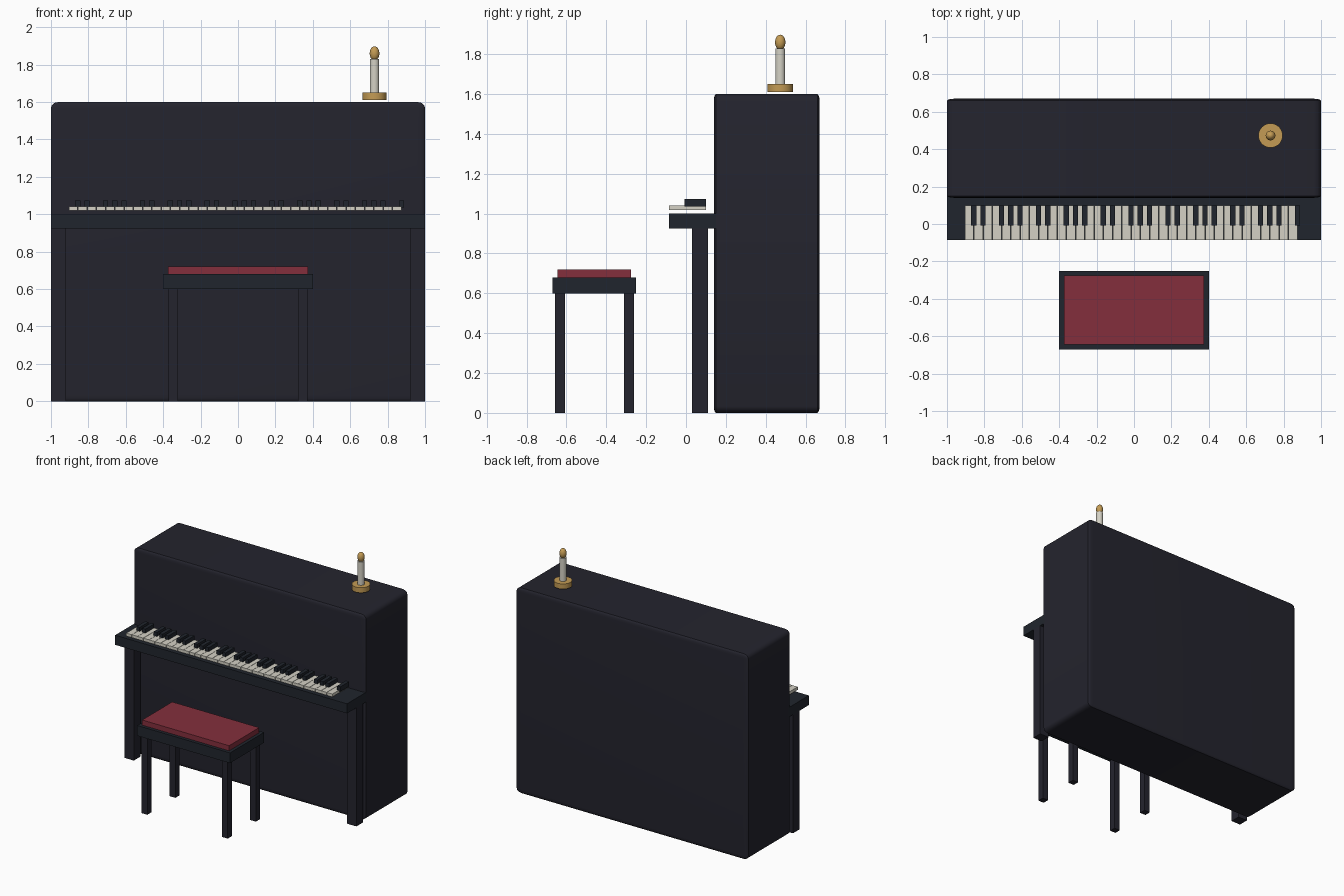
import bpy
import bmesh
import math
from mathutils import Matrix

if "Cube" in bpy.data.objects:
    bpy.data.objects.remove(bpy.data.objects["Cube"])


def material(name, rgb):
    m = bpy.data.materials.new(name)
    m.diffuse_color = (*rgb, 1.0)
    m.use_nodes = True
    m.node_tree.nodes["Principled BSDF"].inputs["Base Color"].default_value = m.diffuse_color
    return m


EBONY = material("ebony lacquer", (0.0175, 0.0175, 0.027))
TRIM = material("dark trim", (0.0145, 0.0185, 0.026))
IVORY = material("ivory", (0.66, 0.64, 0.56))
VELVET = material("red velvet", (0.23, 0.028, 0.046))
BRASS = material("brass", (0.55, 0.33, 0.09))


def finish(name, bm, mat):
    mesh = bpy.data.meshes.new(name)
    bmesh.ops.recalc_face_normals(bm, faces=bm.faces)
    bm.to_mesh(mesh)
    bm.free()
    mesh.materials.append(mat)
    ob = bpy.data.objects.new(name, mesh)
    bpy.context.collection.objects.link(ob)
    return ob


def box(name, x, y, z, mat, bevel=0.0):
    """Box from (min, max) pairs; bevel is relative to each side length."""
    bm = bmesh.new()
    bmesh.ops.create_cube(bm, size=1)
    if bevel:
        bmesh.ops.bevel(bm, geom=bm.edges[:], offset=bevel, segments=3,
                        profile=0.5, affect='EDGES')
    bm.transform(Matrix.Translation([sum(p) / 2 for p in (x, y, z)])
                 @ Matrix.Diagonal([p[1] - p[0] for p in (x, y, z)] + [1]))
    return finish(name, bm, mat)


def smooth(ob):
    bpy.ops.object.select_all(action='DESELECT')
    ob.select_set(True)
    bpy.context.view_layer.objects.active = ob
    bpy.ops.object.shade_smooth_by_angle(angle=math.radians(35))


def cylinder(name, x, y, z, r, mat):
    bm = bmesh.new()
    bmesh.ops.create_cone(bm, cap_ends=True, segments=32, radius1=r, radius2=r,
                          depth=z[1] - z[0],
                          matrix=Matrix.Translation((x, y, sum(z) / 2)))
    smooth(finish(name, bm, mat))


# Cabinet, key shelf and front legs
smooth(box("cabinet", (-1, 1), (0.14, 0.67), (0, 1.6), EBONY, 0.02))
box("key_shelf", (-1, 1), (-0.085, 0.165), (0.925, 1.0), TRIM)
for side, sx in (("left", -1), ("right", 1)):
    box(f"front_leg_{side}", sorted((sx * 0.92, sx)), (0.03, 0.11), (0, 0.925), EBONY)

# Keyboard: 36 white keys, black keys in groups of two and three
STEP = 1.78 / 36
for i in range(36):
    cx = -0.881 + i * STEP
    box(f"white_key_{i}", (cx - 0.0235, cx + 0.0235), (-0.085, 0.1), (1.019, 1.042), IVORY)
    if i % 7 in (0, 1, 3, 4, 5):
        bx = cx + STEP / 2
        box(f"black_key_{i}", (bx - 0.014, bx + 0.014), (-0.008, 0.1), (1.035, 1.073), TRIM)

# Bench
box("bench_frame", (-0.4, 0.4), (-0.67, -0.25), (0.6, 0.68), TRIM)
box("bench_cushion", (-0.375, 0.375), (-0.645, -0.275), (0.675, 0.72), VELVET)
for side, sx in (("left", -0.347), ("right", 0.347)):
    for end, cy in (("front", -0.633), ("back", -0.287)):
        box(f"bench_leg_{end}_{side}", (sx - 0.025, sx + 0.025),
            (cy - 0.025, cy + 0.025), (0, 0.6), EBONY)

# Candle on its holder
CX, CY = 0.73, 0.473
cylinder("candle_holder", CX, CY, (1.61, 1.65), 0.065, BRASS)
cylinder("candle", CX, CY, (1.648, 1.83), 0.025, IVORY)
bm = bmesh.new()
bmesh.ops.create_uvsphere(bm, u_segments=24, v_segments=12, radius=1,
                          matrix=Matrix.Translation((CX, CY, 1.86))
                          @ Matrix.Diagonal((0.026, 0.026, 0.038, 1)))
smooth(finish("flame", bm, BRASS))
